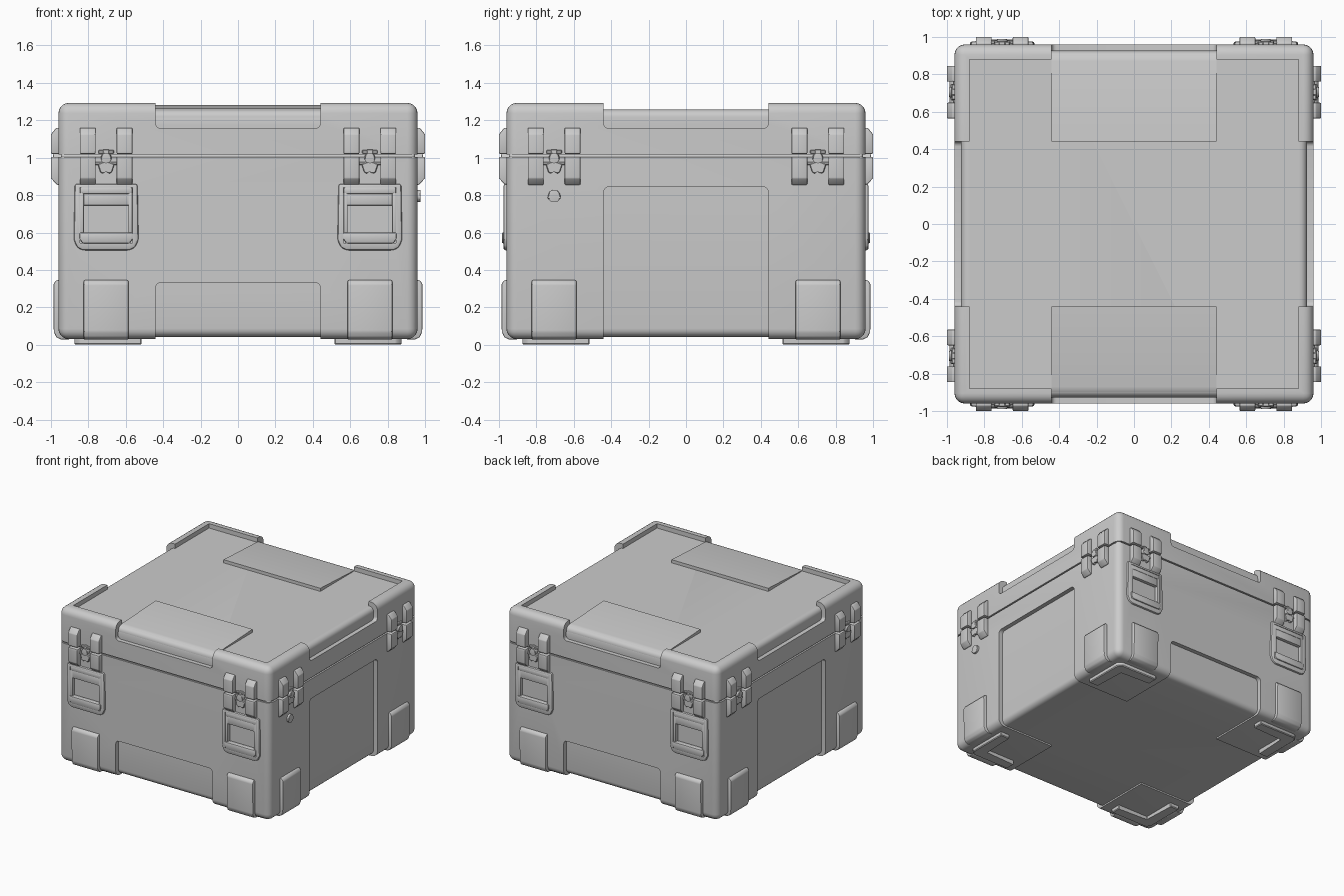
import bpy, bmesh
from math import radians
from mathutils import Matrix, Vector

if "Cube" in bpy.data.objects:
    bpy.data.objects.remove(bpy.data.objects["Cube"])


def finish(name, bm, bevel=0.0, segs=1, edges=None):
    if bevel:
        bmesh.ops.bevel(bm, geom=edges or bm.edges[:], offset=bevel, segments=segs,
                        profile=0.5, affect='EDGES', clamp_overlap=True)
    bmesh.ops.recalc_face_normals(bm, faces=bm.faces[:])
    me = bpy.data.meshes.new(name)
    bm.to_mesh(me)
    bm.free()
    ob = bpy.data.objects.new(name, me)
    bpy.context.collection.objects.link(ob)
    smooth(ob)
    return ob


def smooth(ob):
    ob.data.shade_smooth()
    ob.data.set_sharp_from_angle(angle=radians(32))


def box(name, x, y, z, bevel=0.0, segs=1, flat=None):
    """Box from ranges; edges lying in the plane z = flat stay sharp."""
    bm = bmesh.new()
    bmesh.ops.create_cube(bm, size=1)
    for v in bm.verts:
        v.co = Vector([r[0] if c < 0 else r[1] for c, r in zip(v.co, (x, y, z))])
    edges = [e for e in bm.edges
             if flat is None or not all(abs(v.co.z - flat) < 1e-5 for v in e.verts)]
    return finish(name, bm, bevel, segs, edges)


def prism(name, pts, a, b, along='x', bevel=0.0, segs=1):
    """Extrude a profile: (depth, z) along x, (x, z) along y, (x, y) along z."""
    place = {'x': lambda p, t: (t, -p[0], p[1]),
             'y': lambda p, t: (p[0], t, p[1]),
             'z': lambda p, t: (p[0], p[1], t)}[along]
    bm = bmesh.new()
    lo = [bm.verts.new(place(p, a)) for p in pts]
    hi = [bm.verts.new(place(p, b)) for p in pts]
    bm.faces.new(lo)
    bm.faces.new(hi)
    n = len(pts)
    for i in range(n):
        bm.faces.new((lo[i], lo[(i + 1) % n], hi[(i + 1) % n], hi[i]))
    return finish(name, bm, bevel, segs)


def disc(name, r, z, d0, d1, bevel=0.004, u=0.0):
    """Round boss pointing out of the front face."""
    bm = bmesh.new()
    bmesh.ops.create_cone(bm, cap_ends=True, segments=24, radius1=r, radius2=r, depth=d1 - d0)
    bm.transform(Matrix.Translation((u, -(d0 + d1) / 2, z)) @ Matrix.Rotation(radians(90), 4, 'X'))
    rim = [e for e in bm.edges if abs(e.verts[0].co.y - e.verts[1].co.y) < 1e-5]
    return finish(name, bm, bevel, 1, rim)


def combine(ob, other, op='DIFFERENCE'):
    m = ob.modifiers.new(op, 'BOOLEAN')
    m.operation, m.object, m.solver = op, other, 'EXACT'
    dg = bpy.context.evaluated_depsgraph_get()
    me = bpy.data.meshes.new_from_object(ob.evaluated_get(dg))
    ob.modifiers.clear()
    ob.data = me
    bpy.data.objects.remove(other)
    smooth(ob)


def spread(ob, sides, offsets=(-0.705, 0.705)):
    """Repeat a front-face part on the given sides (0 front, 1 right, 2 back, 3 left)."""
    for k in sides:
        for u in offsets:
            c = bpy.data.objects.new(ob.name, ob.data)
            c.matrix_world = Matrix.Rotation(radians(90 * k), 4, 'Z') @ Matrix.Translation((u, 0, 0))
            bpy.context.collection.objects.link(c)
    bpy.data.objects.remove(ob)


W, C, M, FAR = (-0.96, 0.96), (-0.925, 0.925), (-0.44, 0.44), (-1.3, 1.3)

# Lid: rounded shell with raised corner ridges, around a slightly smaller core
lid = box("lid", W, W, (1.017, 1.293), 0.055, 5, flat=1.017)
combine(lid, box("cut", M, FAR, (1.157, 1.6), 0.025, 4))
combine(lid, box("cut", FAR, M, (1.157, 1.6), 0.025, 4))
combine(lid, box("cut", (-0.88, 0.88), (-0.88, 0.88), (1.2, 1.6)))
combine(lid, box("core", C, C, (1.05, 1.257), 0.04, 5, flat=1.05), 'UNION')

# Wedge plates on the lid, sloping down towards front and back
wedge = [(0.44, 1.22), (0.44, 1.283), (0.87, 1.262), (0.897, 1.256), (0.917, 1.238),
         (0.927, 1.21), (0.927, 1.17), (0.9, 1.17)]
spread(prism("lid_wedge_plate", wedge, -0.44, 0.44), (0, 2), (0,))

# Body: same idea, with tall side panels and low front/back panels
body = box("body", W, W, (0.03, 1.005), 0.055, 5, flat=1.005)
combine(body, box("cut", M, FAR, (-0.4, 0.333), 0.03, 4))
combine(body, box("cut", FAR, M, (-0.4, 0.845), 0.03, 4))
combine(body, box("core", C, C, (0.042, 0.95), 0.045, 5, flat=0.95), 'UNION')
for x in (-0.705, 0.705):
    for s in (-1, 1):
        ys = sorted((s * 0.937, s * 1.1))
        combine(body, box("cut", (x - 0.125, x + 0.125), ys, (0.59, 0.76)))

# Seal visible in the gap between lid and body
box("seal", (-0.947, 0.947), (-0.947, 0.947), (0.99, 1.03), 0.045, 4)

# L-shaped feet
for sx in (-1, 1):
    for sy in (-1, 1):
        ell = [(0.515, 0.875), (0.515, 0.79), (0.79, 0.79), (0.79, 0.515), (0.875, 0.515),
               (0.875, 0.845), (0.845, 0.875)]
        prism("foot", [(sx * a, sy * b) for a, b in ell], 0.0, 0.05, 'z', 0.006)

# Lower bumpers near every corner
bump = [(0.90, 0.027), (0.945, 0.027), (0.972, 0.04), (0.985, 0.07), (0.987, 0.325),
        (0.972, 0.345), (0.94, 0.345)]
spread(prism("bumper", bump, -0.12, 0.12, bevel=0.008, segs=2), range(4))

# Latch guards: pairs of blocks above and below the seam
upper = [(0.94, 1.02), (0.998, 1.02), (1.0, 1.03), (1.0, 1.125), (0.972, 1.16), (0.94, 1.16)]
lower = [(0.94, 1.005), (0.94, 0.855), (0.968, 0.855), (1.0, 0.89), (1.0, 0.995), (0.998, 1.005)]
for nm, pts in (("upper_latch_guard", upper), ("lower_latch_guard", lower)):
    offs = [s * 0.705 + t * 0.0985 for s in (-1, 1) for t in (-1, 1)]
    spread(prism(nm, pts, -0.042, 0.042, bevel=0.006, segs=2), range(4), offs)

# Latches: pivot, stem, top hook, lower wing tab
spread(disc("latch_pivot", 0.028, 0.998, 0.94, 0.99), range(4))
spread(box("latch_stem", (-0.018, 0.018), (-0.978, -0.94), (0.93, 1.045), 0.005), range(4))
spread(box("latch_hook", (-0.042, 0.042), (-0.975, -0.94), (1.022, 1.04), 0.004), range(4))
tab = [(-0.045, 0.965), (-0.03, 0.92), (-0.015, 0.915), (0.0, 0.93), (0.015, 0.915),
       (0.03, 0.92), (0.045, 0.965), (0.02, 0.975), (-0.02, 0.975)]
spread(prism("latch_tab", tab, -0.98, -0.94, 'y', 0.004), range(4))
spread(box("latch_crossbar", (-0.06, 0.06), (-0.968, -0.94), (0.962, 0.978), 0.004), range(4))

# Handle surrounds on front and back, open in the middle
rim = [(-0.168, 0.86), (-0.173, 0.56), (-0.155, 0.52), (-0.125, 0.505),
       (0.125, 0.505), (0.155, 0.52), (0.173, 0.56), (0.168, 0.86)]
surround = prism("handle_surround", rim, -0.976, -0.945, 'y', 0.012, 2)
combine(surround, box("cut", (-0.14, 0.14), (-1.1, -0.9), (0.545, 0.84)))
spread(surround, (0, 2))

# Folding handles
spread(box("handle_hinge_bar", (-0.14, 0.14), (-0.974, -0.94), (0.805, 0.842), 0.008, 2), (0, 2))
spread(box("handle_top_bar", (-0.125, 0.125), (-0.97, -0.94), (0.745, 0.812), 0.006, 2), (0, 2))
grip = [(-0.142, 0.6), (-0.142, 0.565), (-0.125, 0.542), (0.125, 0.542), (0.142, 0.565), (0.142, 0.6)]
spread(prism("handle_grip", grip, -0.984, -0.94, 'y', 0.007, 2), (0, 2))
arms = [s * 0.705 + t * 0.13 for s in (-1, 1) for t in (-1, 1)]
spread(box("handle_arm", (-0.011, 0.011), (-0.974, -0.94), (0.58, 0.812), 0.005, 2), (0, 2), arms)

# Pressure valve on the right side
spread(disc("pressure_valve", 0.033, 0.795, 0.94, 0.977), (1,), (-0.705,))
